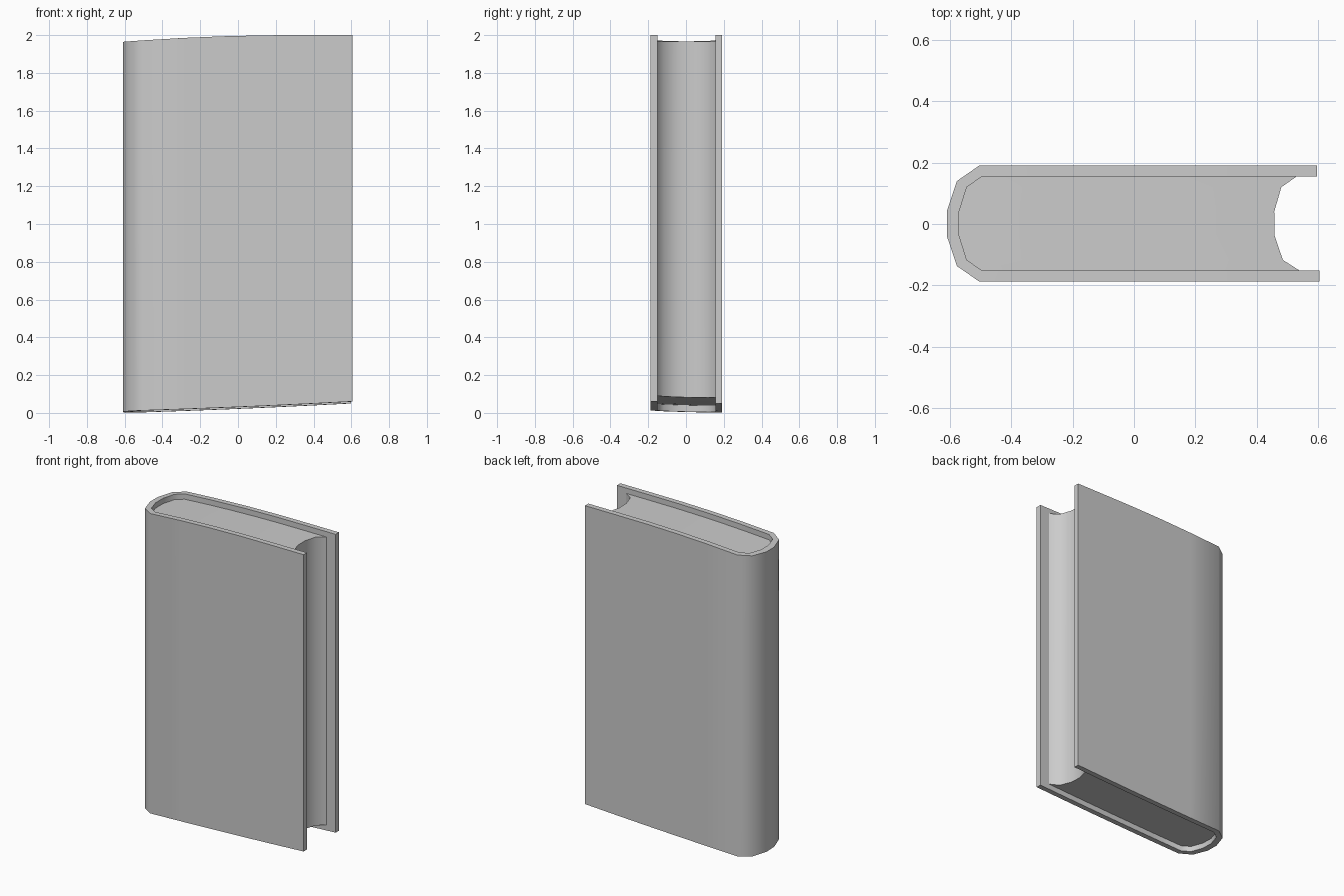
import bpy, bmesh, math

old = bpy.data.objects.get("Cube")
if old:
    bpy.data.objects.remove(old, do_unlink=True)

grey = bpy.data.materials.new("plain grey")
grey.use_nodes = True
COLOUR = (0.6, 0.6, 0.6, 1)
grey.diffuse_color = COLOUR
grey.node_tree.nodes["Principled BSDF"].inputs["Base Color"].default_value = COLOUR


def top_z(x):
    return 2 - 0.043 * max(0, 0.3 - x) ** 2


def bottom_z(x, y):
    t = (x + 0.6) / 1.2
    return max(0, 0.005 + 0.035 * t + 0.015 * t * t - 0.027 * y)


def slab(name, grid, recess=0):
    """Solid over a plan grid of (x, y) points, between the two curved ends."""
    bm = bmesh.new()
    top = [[bm.verts.new((x, y, top_z(x) - recess)) for x, y in row] for row in grid]
    low = [[bm.verts.new((x, y, bottom_z(x, y) + recess)) for x, y in row] for row in grid]
    rows, cols = len(grid), len(grid[0])
    for layer in (top, low):
        for i in range(rows - 1):
            for j in range(cols - 1):
                bm.faces.new((layer[i][j], layer[i + 1][j],
                              layer[i + 1][j + 1], layer[i][j + 1]))
    # walls around the outline
    rim = ([(0, j) for j in range(cols)] + [(i, cols - 1) for i in range(1, rows)]
           + [(rows - 1, j) for j in range(cols - 2, -1, -1)]
           + [(i, 0) for i in range(rows - 2, 0, -1)])
    for (a, b), (c, d) in zip(rim, rim[1:] + rim[:1]):
        bm.faces.new((top[a][b], top[c][d], low[c][d], low[a][b]))
    bmesh.ops.recalc_face_normals(bm, faces=bm.faces)
    mesh = bpy.data.meshes.new(name)
    bm.to_mesh(mesh)
    bm.free()
    mesh.materials.append(grey)
    obj = bpy.data.objects.new(name, mesh)
    bpy.context.collection.objects.link(obj)
    bpy.ops.object.select_all(action="DESELECT")
    obj.select_set(True)
    bpy.context.view_layer.objects.active = obj
    bpy.ops.object.shade_smooth_by_angle(angle=math.radians(45))
    return obj


# cover: outer and inner points along the back board, spine and front board
boards = [-0.28, -0.06, 0.16, 0.38]
spine = [((-0.505, 0.19), (-0.495, 0.155)), ((-0.577, 0.14), (-0.545, 0.12)),
         ((-0.61, 0.042), (-0.57, 0.04))]


def board(end, outer, inner):
    return [((x, outer), (x, inner)) for x in boards + [end]]


front_spine = [tuple((x, -y + 0.003) for x, y in pair) for pair in reversed(spine)]
cover = (board(0.597, 0.19, 0.155)[::-1] + spine + front_spine
         + board(0.605, -0.187, -0.152))
slab("cover", cover)

# page block: rows across the thickness, from the spine to the hollow fore edge
rows = [(0.155, -0.495, 0.53), (0.12, -0.545, 0.48), (0.04, -0.57, 0.457),
        (-0.037, -0.57, 0.458), (-0.117, -0.545, 0.485), (-0.152, -0.495, 0.54)]
pages = [[(a + (b - a) * k / 6, y) for k in range(7)] for y, a, b in rows]
slab("page_block", pages, recess=0.035)
